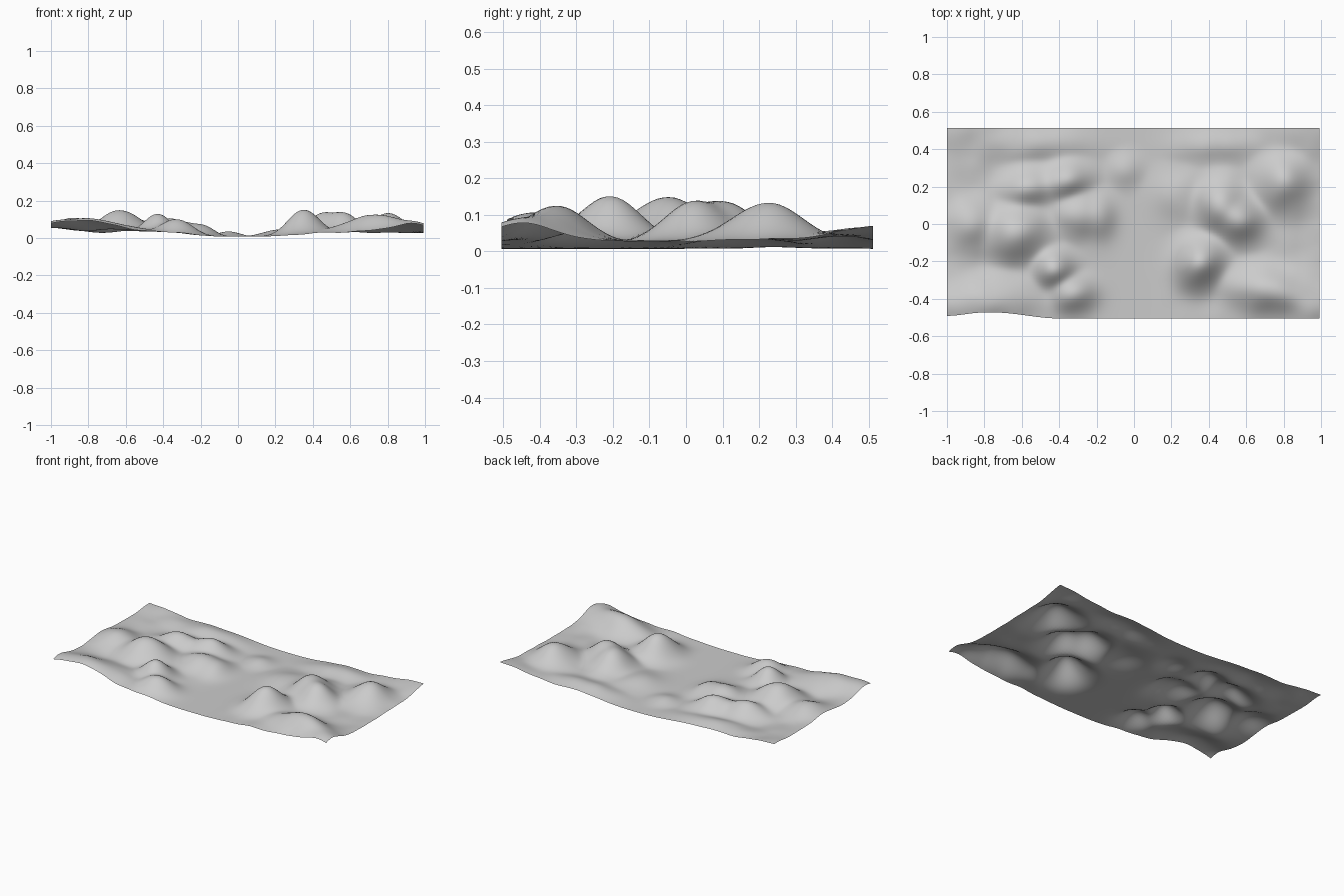
import bpy, bmesh, math
from mathutils import Vector, noise

# Hills: x, y, peak height, half-width x, half-width y, rotation (degrees)
HILLS = [
    (-0.88, 0.00, .108, .10, .10, 0), (-0.63, -.05, .148, .11, .10, 15),
    (-0.57, 0.19, .108, .09, .07, 15), (-0.37, 0.23, .106, .09, .065, 15),
    (-0.30, 0.05, .088, .09, .08, 0), (-0.19, 0.04, .066, .06, .08, 0),
    (-0.43, -.24, .130, .07, .07, 0), (-0.33, -.37, .102, .08, .065, 0),
    (-0.84, -.42, .104, .22, .10, 5), (0.35, -.21, .150, .08, .09, -25),
    (0.46, 0.10, .138, .08, .09, 0), (0.56, 0.02, .138, .08, .08, -20),
    (0.80, 0.22, .132, .09, .10, 0), (0.74, -.36, .124, .16, .08, -10),
    (0.93, -.46, .082, .10, .09, 0), (0.23, 0.16, .046, .09, .09, 0),
    (-0.05, 0.29, .035, .06, .06, 0), (-0.98, 0.50, .062, .17, .10, 0),
    (0.98, 0.52, .070, .18, .11, 0), (0.45, 0.42, .055, .15, .06, 0),
    (-0.55, 0.43, .056, .20, .06, 0), (-1.02, 0.0, .058, .13, .60, 0),
]


def smooth(a, b, t):
    t = min(max((t - a) / (b - a), 0), 1)
    return t * t * (3 - 2 * t)


def height(x, y):
    # flat valley floor running front to back, rising gently to both sides
    base = .007 + .020 * smooth(.06, .5, abs(x - .02))
    total = 0
    for hx, hy, top, wx, wy, rot in HILLS:
        c, s = math.cos(math.radians(rot)), math.sin(math.radians(rot))
        dx, dy = x - hx, y - hy
        u, v = (dx * c + dy * s) / wx, (dy * c - dx * s) / wy
        bump = max(top - base, 0) * math.exp(-.5 * (u * u + v * v) ** 1.05)
        total += bump ** 2.5
    # small irregular lumps away from the valley
    rough = noise.noise(Vector((x * 8, y * 8, 3))) * .006 * smooth(.08, .4, abs(x))
    return max(base + total ** .4 + rough, 0)


# Terrain sheet
NX, NY = 120, 64
bm = bmesh.new()
rows = []
for j in range(NY + 1):
    row = []
    for i in range(NX + 1):
        x = -1 + 1.993 * i / NX
        front = -.505 + .032 * smooth(-.4, -.75, x) - .018 * smooth(-.8, -1, x)
        y = front + (.512 - front) * j / NY
        row.append(bm.verts.new((x, y, height(x, y))))
    rows.append(row)
for j in range(NY):
    for i in range(NX):
        bm.faces.new((rows[j][i], rows[j][i + 1], rows[j + 1][i + 1], rows[j + 1][i]))
mesh = bpy.data.meshes.new("hilly_terrain")
bm.to_mesh(mesh)
bm.free()
for p in mesh.polygons:
    p.use_smooth = True
terrain = bpy.data.objects.new("hilly_terrain", mesh)
bpy.context.collection.objects.link(terrain)
